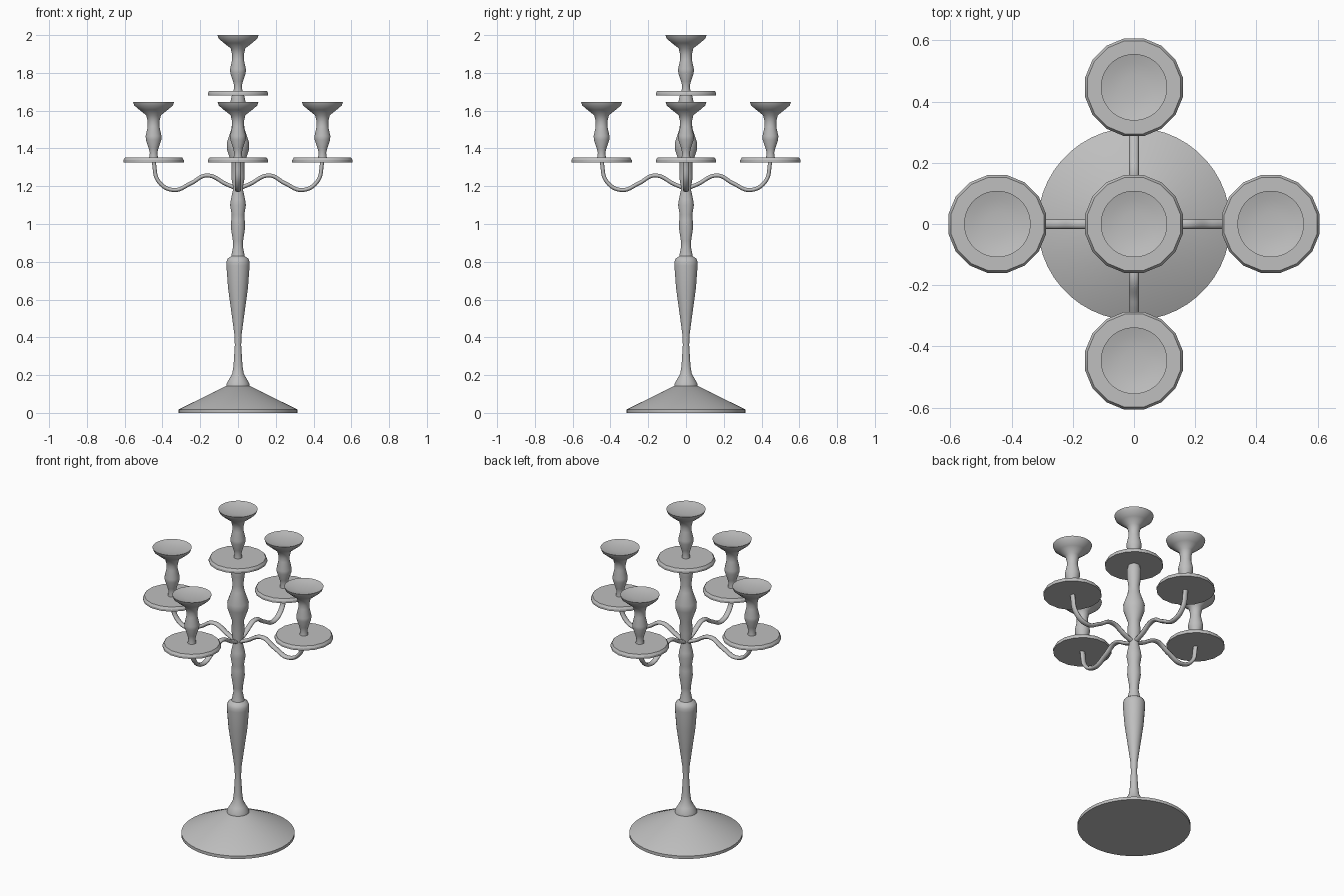
import bpy, bmesh, math

default_cube = bpy.data.objects.get("Cube")
if default_cube:
    bpy.data.objects.remove(default_cube, do_unlink=True)

# Single metal colour
metal = bpy.data.materials.new("grey metal")
metal.use_nodes = True
metal.diffuse_color = (0.52, 0.52, 0.52, 1)
metal.node_tree.nodes["Principled BSDF"].inputs["Base Color"].default_value = metal.diffuse_color


def lathe(name, profile, sides, location=(0, 0, 0), angle=40):
    """Turn a closed solid from (radius, height) points, listed bottom to top."""
    bm = bmesh.new()
    rings = []
    for r, z in profile:
        ring = []
        for i in range(sides):
            a = math.tau * (i + 0.5) / sides
            ring.append(bm.verts.new((r * math.cos(a), r * math.sin(a), z)))
        rings.append(ring)
    for low, high in zip(rings, rings[1:]):
        for i in range(sides):
            j = (i + 1) % sides
            bm.faces.new((low[i], low[j], high[j], high[i]))
    bm.faces.new(rings[0][::-1])
    bm.faces.new(rings[-1])
    mesh = bpy.data.meshes.new(name)
    bm.to_mesh(mesh)
    bm.free()
    mesh.materials.append(metal)
    obj = bpy.data.objects.new(name, mesh)
    bpy.context.collection.objects.link(obj)
    obj.location = location
    mesh.shade_smooth()
    mesh.set_sharp_from_angle(angle=math.radians(angle))
    return obj


# Wide conical foot
lathe("foot", [(0.315, 0), (0.315, 0.018), (0.062, 0.143)], 48)

# Turned stem: collar, baluster, then beads up to the top dish
stem = [
    (0.062, 0.14), (0.06, 0.157), (0.045, 0.182), (0.03, 0.21),
    (0.024, 0.25), (0.017, 0.36), (0.02, 0.42), (0.035, 0.53),
    (0.053, 0.66), (0.062, 0.78), (0.062, 0.8), (0.055, 0.817),
    (0.036, 0.83), (0.026, 0.88), (0.027, 0.91), (0.038, 0.98),
    (0.036, 1.02), (0.034, 1.05), (0.042, 1.1), (0.038, 1.13),
    (0.028, 1.175), (0.028, 1.2), (0.036, 1.25), (0.034, 1.32),
    (0.058, 1.39), (0.06, 1.43), (0.036, 1.5), (0.03, 1.54),
    (0.038, 1.6), (0.04, 1.65), (0.03, 1.69),
]
lathe("stem", stem, 24)

# Heights below are measured from the underside of the dish
dish = [(0.163, 0), (0.163, 0.012), (0.155, 0.025)]
cup = [
    (0.024, 0.022), (0.02, 0.05), (0.026, 0.075), (0.041, 0.12),
    (0.042, 0.14), (0.031, 0.19), (0.031, 0.215), (0.039, 0.25),
    (0.075, 0.278), (0.103, 0.302), (0.109, 0.32),
    (0.08, 0.312), (0.04, 0.306),
]


def holder(label, x, y, z):
    lathe(label + "_dish", dish, 16, (x, y, z), 30)
    lathe(label + "_cup", cup, 32, (x, y, z))


def arm(label, angle):
    """S-shaped arm, a little wider than it is thick."""
    curve = bpy.data.curves.new(label + "_arm", "CURVE")
    curve.dimensions = "3D"
    curve.bevel_depth = 0.011
    curve.bevel_resolution = 3
    curve.resolution_u = 10
    curve.use_fill_caps = True
    path = [(0.0, 1.185), (0.06, 1.21), (0.165, 1.257), (0.25, 1.215),
            (0.34, 1.18), (0.42, 1.225), (0.447, 1.33)]
    spline = curve.splines.new("BEZIER")
    spline.bezier_points.add(len(path) - 1)
    for point, (x, z) in zip(spline.bezier_points, path):
        point.co = (x, 0, z)
        point.handle_left_type = point.handle_right_type = "AUTO"
    curve.materials.append(metal)
    obj = bpy.data.objects.new(label + "_arm", curve)
    bpy.context.collection.objects.link(obj)
    obj.scale.y = 1.45
    obj.rotation_euler.z = angle


# Four arms with holders, and one holder on top
for i, label in enumerate(("left", "back", "right", "front")):
    a = i * math.pi / 2
    arm(label, a)
    holder(label, 0.447 * math.cos(a), 0.447 * math.sin(a), 1.326)
holder("top", 0, 0, 1.68)
